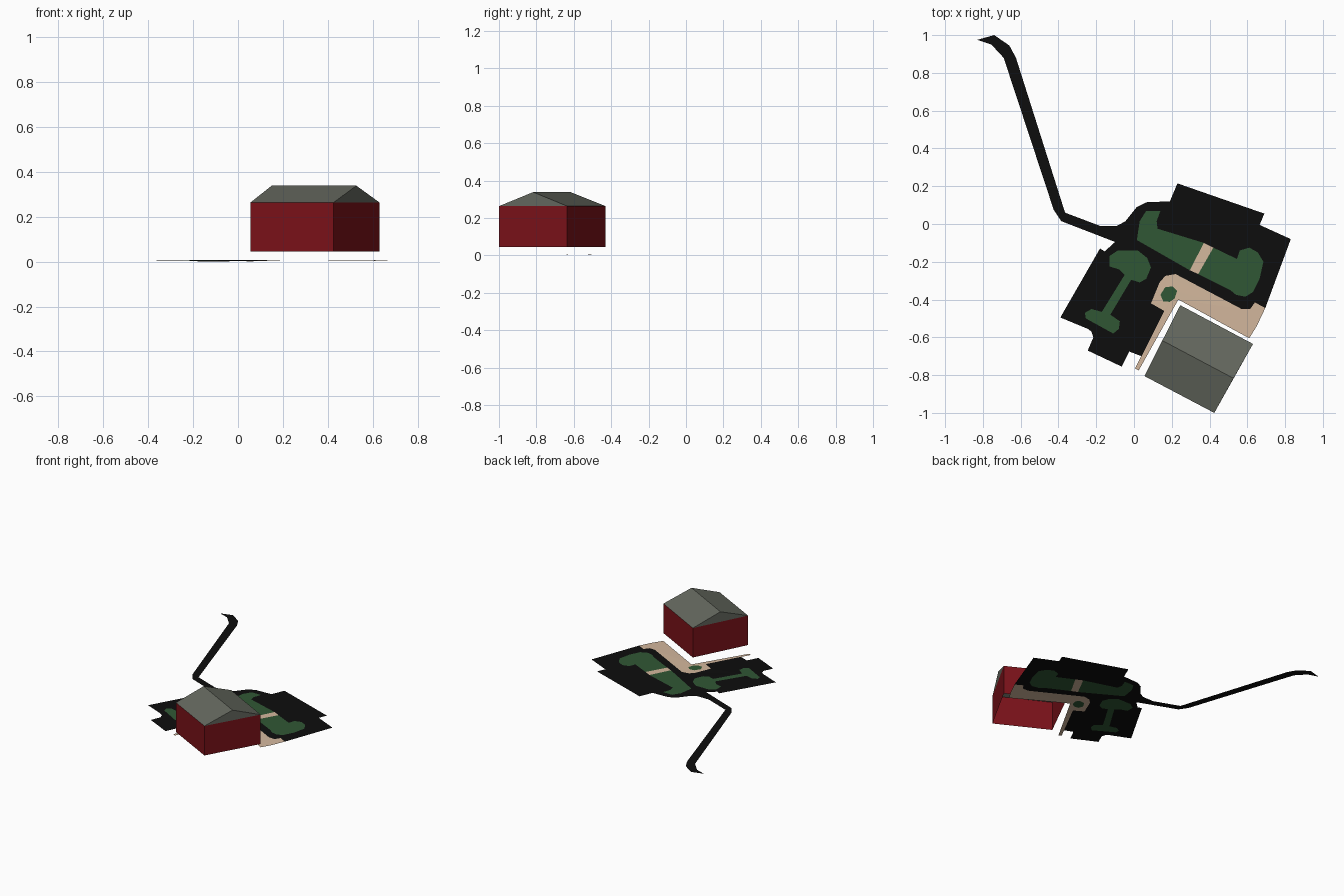
import bpy
from mathutils import Vector
from mathutils.geometry import tessellate_polygon


def material(name, rgb):
    m = bpy.data.materials.new(name)
    m.diffuse_color = (*rgb, 1)
    return m


ASPHALT = material("asphalt", (0.004, 0.004, 0.004))
GRASS = material("grass", (0.03, 0.095, 0.035))
PAVING = material("paving", (0.66, 0.48, 0.34))
WALL = material("red_wall", (0.2, 0.006, 0.01))
ROOF = material("roof_grey", (0.13, 0.14, 0.115))


def add_object(name, verts, faces, mat):
    me = bpy.data.meshes.new(name)
    me.from_pydata(verts, [], faces)
    me.materials.append(mat)
    ob = bpy.data.objects.new(name, me)
    bpy.context.collection.objects.link(ob)
    return ob


def ground_z(y):
    # the site dips very slightly toward the front
    return 0.008 * max(0, min(1, (y + 0.775) / 0.35))


def flat_patch(name, mat, outline, *holes):
    loops = [[Vector((x, y, 0)) for x, y in loop] for loop in (outline, *holes)]
    pts = [p for loop in loops for p in loop]
    faces = []
    for a, b, c in tessellate_polygon(loops):
        up = (pts[b] - pts[a]).cross(pts[c] - pts[a]).z
        if abs(up) > 1e-9:
            faces.append((a, b, c) if up > 0 else (a, c, b))
    add_object(name, [(p.x, p.y, ground_z(p.y)) for p in pts], faces, mat)


# Kerb line shared by the car park and the pavement, east to west
kerb = [(0.695, -0.445), (0.64, -0.415), (0.615, -0.45), (0.57, -0.45),
        (0.22, -0.265), (0.165, -0.275), (0.135, -0.31), (0.09, -0.42),
        (0.16, -0.46)]

# Planting islands; the east one is split by a paved crossing
east_left = [(0.37, -0.10), (0.125, -0.025), (0.12, 0.015), (0.14, 0.07),
             (0.065, 0.07), (0.03, 0.015), (0.015, -0.085), (0.295, -0.245)]
east_right = [(0.34, -0.265), (0.51, -0.35), (0.54, -0.375), (0.59, -0.385),
              (0.63, -0.36), (0.665, -0.29), (0.685, -0.20), (0.655, -0.15),
              (0.61, -0.125), (0.56, -0.14), (0.545, -0.185), (0.42, -0.125)]
west = [(-0.13, -0.17), (-0.085, -0.14), (0.02, -0.14), (0.07, -0.18),
        (0.09, -0.23), (0.065, -0.29), (0.03, -0.31), (-0.015, -0.295),
        (-0.125, -0.48), (-0.075, -0.515), (-0.08, -0.555), (-0.11, -0.58),
        (-0.255, -0.50), (-0.26, -0.47), (-0.225, -0.45), (-0.17, -0.465),
        (-0.05, -0.27), (-0.08, -0.24), (-0.13, -0.225)]
planter = [(0.14, -0.375), (0.165, -0.335), (0.205, -0.33), (0.228, -0.355),
           (0.215, -0.395), (0.19, -0.412), (0.155, -0.41)]

# Access road, then car park
road = [(-0.425, 0.075), (-0.69, 0.88), (-0.755, 0.95), (-0.83, 0.975),
        (-0.74, 1.0), (-0.66, 0.945), (-0.625, 0.88), (-0.365, 0.06),
        (-0.18, -0.01), (-0.09, -0.01), (-0.045, 0.015)]
north = [(0.015, 0.09), (0.065, 0.115), (0.19, 0.12), (0.23, 0.215),
         (0.69, 0.055), (0.665, -0.005), (0.83, -0.08)]
south = [(0.04, -0.70), (-0.025, -0.675), (-0.065, -0.755), (-0.245, -0.67),
         (-0.215, -0.60), (-0.225, -0.57), (-0.245, -0.555), (-0.39, -0.495),
         (-0.18, -0.13), (-0.155, -0.145), (-0.1, -0.095), (-0.385, 0.015)]

flat_patch("road_and_car_park", ASPHALT, road + north + kerb + south,
           east_left + east_right, west)
flat_patch("east_island_left", GRASS, east_left)
flat_patch("east_island_right", GRASS, east_right)
flat_patch("west_island", GRASS, west)
flat_patch("planter", GRASS, planter)
flat_patch("island_crossing", PAVING,
           [east_left[-1], east_right[0], east_right[-1], east_left[0]])
flat_patch("pavement", PAVING,
           kerb + [(0.005, -0.765), (0.025, -0.775), (0.235, -0.40),
                   (0.61, -0.605), (0.65, -0.54)], planter)

# Building: open-bottomed walls and a gabled roof
base = [(0.055, -0.805), (0.425, -1.0), (0.63, -0.635), (0.245, -0.43)]
Z0, Z1, Z2 = 0.045, 0.263, 0.338
add_object("building_walls",
           [(x, y, Z0) for x, y in base] + [(x, y, Z1) for x, y in base],
           [(i, (i + 1) % 4, (i + 1) % 4 + 4, i + 4) for i in range(4)], WALL)
ridge = [(0.15, -0.617, Z2), (0.527, -0.817, Z2)]
add_object("building_roof", [(x, y, Z1) for x, y in base] + ridge,
           [(0, 1, 5, 4), (2, 3, 4, 5), (1, 2, 5), (3, 0, 4)], ROOF)
